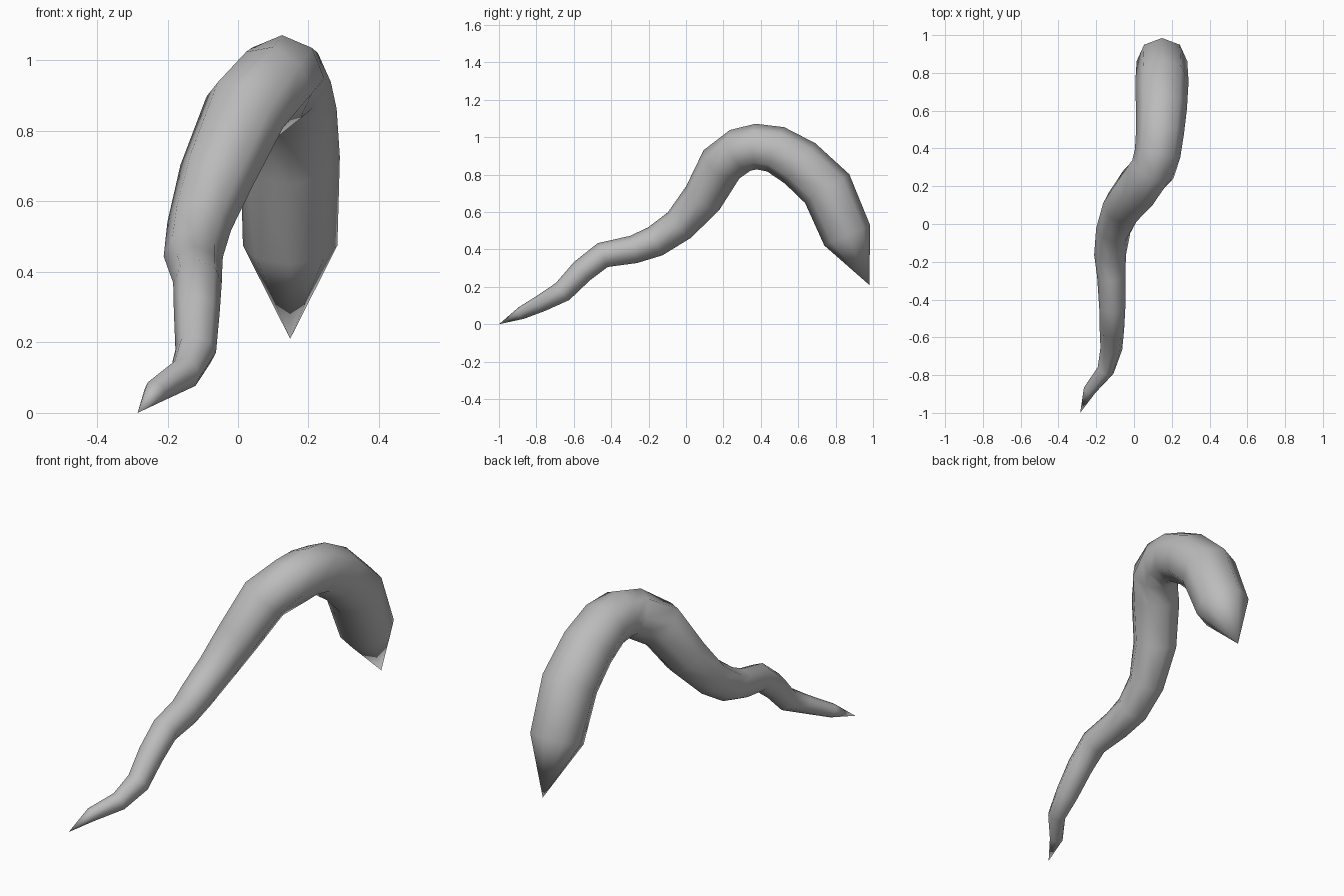
import bpy, bmesh, math
from mathutils import Vector

old = bpy.data.objects.get("Cube")
if old:
    bpy.data.objects.remove(old, do_unlink=True)

SIDES = 8

# Centre line from the thin tip to the thick tip: x, y, z, radius
PATH = [
    (-0.285, -1.0, 0.0, 0), (-0.235, -0.88, 0.06, 0.034), (-0.15, -0.775, 0.112, 0.046),
    (-0.12, -0.66, 0.175, 0.058), (-0.117, -0.555, 0.285, 0.065), (-0.115, -0.445, 0.37, 0.069),
    (-0.12, -0.28, 0.4, 0.075), (-0.127, -0.165, 0.443, 0.084), (-0.11, -0.035, 0.53, 0.092),
    (-0.06, 0.09, 0.675, 0.109), (0.02, 0.19, 0.855, 0.122), (0.1, 0.29, 0.93, 0.122),
    (0.125, 0.375, 0.95, 0.122), (0.137, 0.48, 0.935, 0.127), (0.145, 0.61, 0.86, 0.135),
    (0.148, 0.755, 0.725, 0.141), (0.148, 0.862, 0.475, 0.134), (0.148, 0.98, 0.21, 0),
]

# Mid grey skin
grey = bpy.data.materials.new("plain_grey")
grey.use_nodes = True
colour = (0.5, 0.5, 0.5, 1)
grey.diffuse_color = colour
grey.node_tree.nodes["Principled BSDF"].inputs["Base Color"].default_value = colour

# Sweep an octagon along the centre line
bm = bmesh.new()
points = [Vector(p[:3]) for p in PATH]
rings = []
for i in range(1, len(PATH) - 1):
    tangent = (points[i + 1] - points[i - 1]).normalized()
    side = Vector((1, 0, 0))
    side = (side - tangent * side.dot(tangent)).normalized()
    up = side.cross(tangent)
    ring = []
    for k in range(SIDES):
        a = 2 * math.pi * k / SIDES
        offset = side * math.cos(a) + up * math.sin(a)
        ring.append(bm.verts.new(points[i] + offset * PATH[i][3]))
    rings.append(ring)

for lower, upper in zip(rings, rings[1:]):
    for k in range(SIDES):
        n = (k + 1) % SIDES
        bm.faces.new((lower[k], lower[n], upper[n], upper[k]))

# Pointed ends
for ring, point in ((rings[0], points[0]), (rings[-1], points[-1])):
    tip = bm.verts.new(point)
    for k in range(SIDES):
        bm.faces.new((ring[k], ring[(k + 1) % SIDES], tip))

bmesh.ops.recalc_face_normals(bm, faces=bm.faces[:])
for face in bm.faces:
    face.smooth = True
mesh = bpy.data.meshes.new("curved_tendril")
bm.to_mesh(mesh)
bm.free()
mesh.materials.append(grey)
tendril = bpy.data.objects.new("curved_tendril", mesh)
bpy.context.collection.objects.link(tendril)
